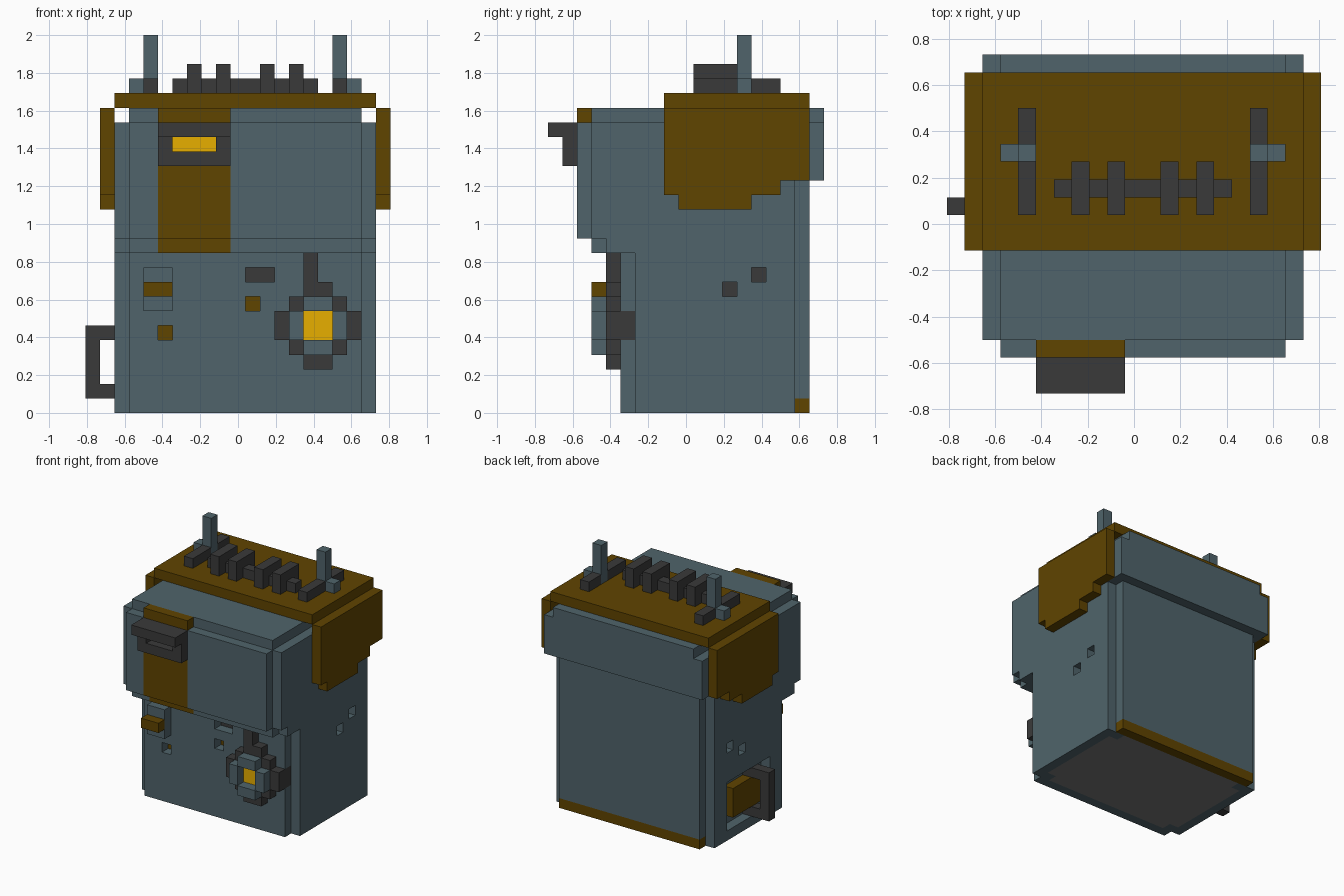
import bpy, bmesh
from math import radians
from mathutils import Vector

if "Cube" in bpy.data.objects:
    bpy.data.objects.remove(bpy.data.objects["Cube"])

# Block model on a 21 x 19 x 26 grid; boxes are (x0, x1, y0, y1, z0, z1) in grid units
U = 2 / 26
ORIGIN = Vector((10.5, 9.5, 0))
taken = set()      # grid cells already used; later parts are fitted around them


def material(name, rgb):
    m = bpy.data.materials.new(name)
    m.diffuse_color = (*rgb, 1)
    m.use_nodes = True
    m.node_tree.nodes["Principled BSDF"].inputs["Base Color"].default_value = m.diffuse_color
    return m


SLATE = material("slate_cloth", (0.080, 0.127, 0.147))
BROWN = material("brown_leather", (0.117, 0.058, 0.0))
DARK = material("dark_metal", (0.042, 0.042, 0.042))
GOLD = material("gold", (0.807, 0.429, 0.0))
GREY = material("grey_floor", (0.178, 0.178, 0.178))


def cells(boxes):
    return {(x, y, z) for a, b, c, d, e, f in boxes
            for x in range(a, b) for y in range(c, d) for z in range(e, f)}


def mirrored(boxes):
    """Boxes plus their copies across the pack's middle plane, x = 11."""
    return boxes + [(22 - b, 22 - a, *rest) for a, b, *rest in boxes]


def hollow(boxes):
    taken.update(cells(boxes))


def part(name, mat, boxes):
    """Join the boxes into one closed block shape, minus cells used by earlier parts."""
    own = cells(boxes) - taken
    taken.update(own)
    bm = bmesh.new()
    verts = {}

    def vert(p):
        if p not in verts:
            verts[p] = bm.verts.new((Vector(p) - ORIGIN) * U)
        return verts[p]

    for c in sorted(own):
        for axis in range(3):
            for side in (0, 1):
                n = list(c)
                n[axis] += 2 * side - 1
                if tuple(n) in own:
                    continue
                quad = []
                for s, t in ((0, 0), (1, 0), (1, 1), (0, 1)):
                    p = list(c)
                    p[axis] += side
                    p[(axis + 1) % 3] += s
                    p[(axis + 2) % 3] += t
                    quad.append(vert(tuple(p)))
                bm.faces.new(quad if side else quad[::-1])
    bmesh.ops.dissolve_limit(bm, angle_limit=radians(1), verts=bm.verts, edges=bm.edges)
    mesh = bpy.data.meshes.new(name)
    bm.to_mesh(mesh)
    bm.free()
    mesh.materials.append(mat)
    bpy.context.collection.objects.link(bpy.data.objects.new(name, mesh))


# Holes, with coloured linings one cell deeper
hollow([(5, 6, 5, 6, 5, 6), (11, 12, 5, 6, 7, 8), (11, 13, 5, 6, 9, 10)])
part("front_hole_lining_brown", BROWN, [(5, 6, 6, 7, 5, 6), (11, 12, 6, 7, 7, 8)])
part("front_hole_lining_dark", DARK, [(11, 13, 6, 7, 9, 10)])
hollow(mirrored([(2, 3, 12, 13, 8, 9), (2, 3, 14, 15, 9, 10)]))
part("side_hole_lining", DARK, mirrored([(3, 4, 12, 13, 8, 9), (3, 4, 14, 15, 9, 10)]))

# Side drawer set in a recess, with its handle
part("side_handle", DARK, [(0, 1, 10, 11, 1, 6), (0, 3, 10, 11, 1, 2), (0, 3, 10, 11, 5, 6)])
part("side_drawer", BROWN, [(2, 3, 9, 14, 2, 5)])
hollow([(2, 3, 8, 15, 1, 6)])

# Strap with buckle on the front flap
part("buckle_plate", GOLD, [(6, 9, 2, 3, 18, 19)])
part("buckle_frame", DARK, [(5, 10, 0, 2, 19, 20), (5, 10, 1, 2, 17, 18),
                            (5, 6, 1, 2, 18, 19), (9, 10, 1, 2, 18, 19)])
part("front_strap", BROWN, [(5, 10, 2, 3, 12, 21), (5, 10, 3, 4, 11, 12)])

# Small front clasp
part("clasp_tab", BROWN, [(4, 6, 3, 4, 8, 9)])
part("clasp_plate", SLATE, [(4, 6, 4, 5, 7, 10)])

# Round valve
part("valve_core", GOLD, [(15, 17, 4, 5, 5, 7)])
part("valve_collar", SLATE, [(14, 15, 3, 5, 5, 7), (17, 18, 3, 5, 5, 7),
                             (15, 17, 3, 5, 7, 8), (15, 17, 3, 5, 4, 5)])
part("valve_rim", DARK, [(13, 14, 4, 6, 5, 7), (18, 19, 4, 6, 5, 7),
                         (14, 15, 4, 5, 7, 8), (17, 18, 4, 5, 7, 8),
                         (14, 15, 4, 5, 4, 5), (17, 18, 4, 5, 4, 5),
                         (15, 17, 4, 5, 3, 4), (15, 17, 4, 5, 8, 9)])
part("valve_pipe", DARK, [(15, 16, 4, 5, 9, 11)])

# Top posts, rails and ribbed grip
part("top_posts", SLATE, mirrored([(4, 5, 13, 14, 22, 26), (3, 4, 13, 14, 22, 23)]))
part("top_rails", DARK, mirrored([(4, 5, 10, 16, 22, 23)]))
part("top_grip", DARK, [(6, 16, 11, 12, 22, 23)] +
     [(x, x + 1, 10, 13, 22, 24) for x in (7, 9, 12, 14)])

# Leather lid with stepped side panels
part("lid", BROWN, [(2, 20, 8, 18, 21, 22)])
part("lid_side_panels", BROWN, mirrored([(1, 2, 8, 18, 16, 21), (1, 2, 8, 16, 15, 16),
                                         (1, 2, 9, 14, 14, 15)]))

# Base trim and floor
part("back_trim", BROWN, [(3, 19, 17, 18, 0, 1)])
part("floor", GREY, [(3, 19, 7, 16, 0, 1), (4, 18, 6, 17, 0, 1)])

# Pack body and flaps
part("pack_body", SLATE, [(3, 19, 5, 18, 0, 20), (2, 20, 6, 17, 0, 20)])
part("front_flap", SLATE, [(3, 19, 2, 3, 12, 20), (2, 20, 3, 6, 12, 20),
                           (3, 19, 3, 4, 11, 12), (2, 20, 4, 6, 11, 12),
                           (3, 19, 3, 19, 20, 21)])
part("back_flap", SLATE, [(2, 20, 17, 19, 16, 20)])
